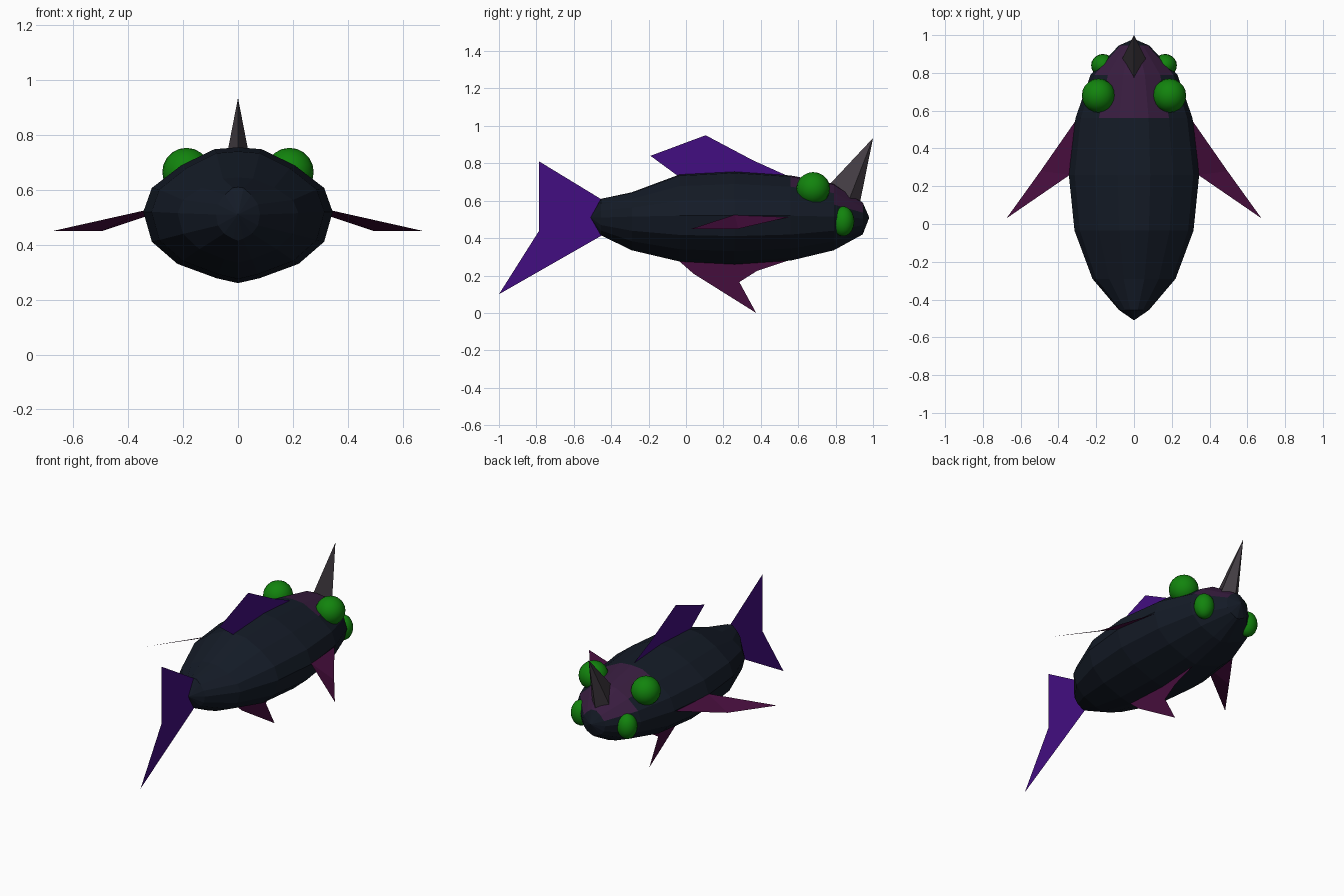
import bpy, bmesh, math
from mathutils import Vector

if "Cube" in bpy.data.objects:
    bpy.data.objects.remove(bpy.data.objects["Cube"])


def material(name, rgb):
    m = bpy.data.materials.new(name)
    m.diffuse_color = (*rgb, 1)
    m.use_nodes = True
    m.node_tree.nodes["Principled BSDF"].inputs["Base Color"].default_value = m.diffuse_color
    return m


NAVY = material("navy", (0.007, 0.011, 0.02))
PLUM = material("plum", (0.04, 0.012, 0.05))
PURPLE = material("purple", (0.055, 0.004, 0.22))
MAROON = material("maroon", (0.06, 0.004, 0.045))
GREEN = material("green", (0.006, 0.23, 0.004))
GREY = material("horn_grey", (0.055, 0.045, 0.055))


def finish(bm, name, *mats):
    bmesh.ops.recalc_face_normals(bm, faces=bm.faces)
    me = bpy.data.meshes.new(name)
    bm.to_mesh(me)
    bm.free()
    for m in mats:
        me.materials.append(m)
    ob = bpy.data.objects.new(name, me)
    bpy.context.collection.objects.link(ob)
    return ob


def sheet(name, points, faces, mat):
    """Thin fin made of a few flat faces."""
    bm = bmesh.new()
    vs = [bm.verts.new(p) for p in points]
    for f in faces:
        bm.faces.new([vs[i] for i in f])
    return finish(bm, name, mat)


# Body: one half section swept through stations (y, half width, top, middle, bottom)
half = [(0, 1), (.25, .97), (.6, .72), (.91, .37), (1, 0),
        (.91, -.42), (.64, -.73), (.23, -.93), (0, -1)]
section = half + [(-x, z) for x, z in half[-2:0:-1]]
stations = [(-.455, .08, .61, .51, .415), (-.29, .22, .645, .515, .335),
            (-.035, .315, .74, .52, .275), (.26, .345, .755, .52, .26),
            (.56, .31, .735, .52, .28), (.79, .23, .69, .515, .335),
            (.945, .08, .59, .505, .42)]
bm = bmesh.new()
rings = []
for y, w, top, mid, low in stations:
    rings.append([bm.verts.new((x * w, y, mid + z * ((top - mid) if z > 0 else (mid - low))))
                  for x, z in section])
n = len(section)
for a, b in zip(rings, rings[1:]):
    for i in range(n):
        j = (i + 1) % n
        bm.faces.new((a[i], a[j], b[j], b[i]))
for ring, y in ((rings[0], -.51), (rings[-1], .98)):
    pole = bm.verts.new((0, y, .51))
    for i in range(n):
        bm.faces.new((ring[i], ring[(i + 1) % n], pole))
for f in bm.faces:
    c = f.calc_center_median()
    if c.y > .6 and c.z > .57 and abs(c.x) < .13:
        f.material_index = 1
finish(bm, "body", NAVY, PLUM)

# Upright fins on the centre line, given as (y, z)
def upright(name, pts, faces, mat):
    sheet(name, [(0, y, z) for y, z in pts], faces, mat)


upright("tail_fin", [(-.44, .60), (-.785, .81), (-.785, .44), (-1, .1), (-.44, .42)],
        [(0, 1, 2), (0, 2, 4), (2, 3, 4)], PURPLE)
upright("back_fin", [(-.04, .73), (.08, .73), (-.19, .84), (.105, .95), (.36, .815), (.56, .725)],
        [(0, 1, 3, 2), (1, 5, 4, 3)], PURPLE)
upright("belly_fin", [(-.04, .28), (.04, .21), (.375, 0), (.285, .165), (.38, .225), (.56, .285)],
        [(0, 1, 3), (1, 2, 3), (0, 3, 4, 5)], MAROON)

# Side fins
for side, s in (("right", 1), ("left", -1)):
    sheet(side + "_side_fin",
          [(s * .30, .56, .515), (s * .34, .26, .525), (s * .675, .03, .45), (s * .495, .28, .45)],
          [(0, 1, 3), (1, 2, 3)], MAROON)

# Horn: four-sided spike on the snout
sheet("horn", [(0, .77, .69), (.065, .87, .60), (0, .93, .59), (-.065, .87, .60), (0, 1, .935)],
      [(0, 1, 4), (1, 2, 4), (2, 3, 4), (3, 0, 4), (0, 3, 2, 1)], GREY)

# Two pairs of eyes
for label, c, r in (("upper", (.188, .68, .665), (.088, .09, .088)),
                    ("lower", (.165, .84, .49), (.062, .06, .08))):
    for side, s in (("right", 1), ("left", -1)):
        bm = bmesh.new()
        bmesh.ops.create_uvsphere(bm, u_segments=20, v_segments=10, radius=1)
        bmesh.ops.scale(bm, vec=r, verts=bm.verts)
        bmesh.ops.translate(bm, vec=(s * c[0], c[1], c[2]), verts=bm.verts)
        for f in bm.faces:
            f.smooth = True
        finish(bm, f"{side}_{label}_eye", GREEN)
